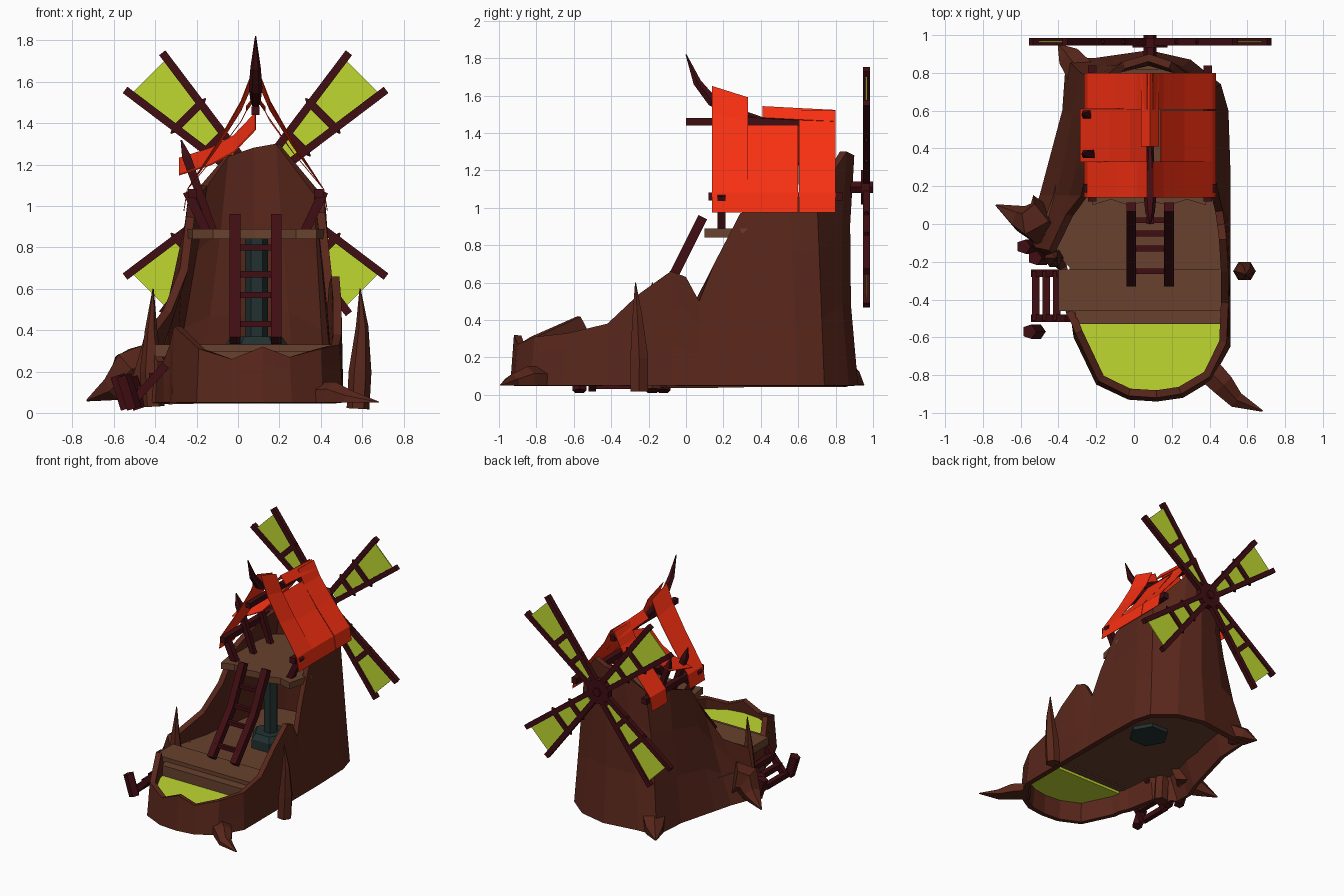
import bpy, math
from mathutils import Vector

if "Cube" in bpy.data.objects:
    bpy.data.objects.remove(bpy.data.objects["Cube"])


def mat(name, c):
    m = bpy.data.materials.new(name)
    m.diffuse_color = (*c, 1)
    m.use_nodes = True
    m.node_tree.nodes["Principled BSDF"].inputs["Base Color"].default_value = m.diffuse_color
    return m


BARK = mat("bark", (.10, .020, .011))
WOOD = mat("dark_wood", (.05, .004, .006))
PLANK = mat("plank", (.14, .053, .027))
RED = mat("red", (.95, .03, .006))
GREEN = mat("green", (.52, .68, .03))
IRON = mat("iron", (.016, .03, .03))
CX = .085  # centre line of house, roof and sails


def mesh(name, verts, faces, m, thick=0, offset=-1):
    me = bpy.data.meshes.new(name)
    me.from_pydata([tuple(v) for v in verts], [], faces)
    me.materials.append(m)
    ob = bpy.data.objects.new(name, me)
    bpy.context.collection.objects.link(ob)
    if thick:
        s = ob.modifiers.new("thickness", 'SOLIDIFY')
        s.thickness, s.offset = thick, offset
    return ob


def tube(name, pts, radii, m, sides=6, floor=None):
    """Faceted tube through points with a radius at each."""
    pts = [Vector(p) for p in pts]
    d = pts[-1] - pts[0]
    ref = Vector((0, 0, 0))
    ref[min(range(3), key=lambda i: abs(d[i]))] = 1
    verts = []
    for i, p in enumerate(pts):
        t = (pts[min(i + 1, len(pts) - 1)] - pts[max(i - 1, 0)]).normalized()
        u = t.cross(ref).normalized()
        w = t.cross(u)
        for k in range(sides):
            a = 2 * math.pi * (k + .5) / sides
            v = p + radii[i] * (math.cos(a) * u + math.sin(a) * w)
            if floor is not None:
                v.z = max(v.z, floor)
            verts.append(v)
    n = len(pts)
    faces = [[i * sides + k, i * sides + (k + 1) % sides,
              (i + 1) * sides + (k + 1) % sides, (i + 1) * sides + k]
             for i in range(n - 1) for k in range(sides)]
    faces += [list(range(sides))[::-1], list(range((n - 1) * sides, n * sides))]
    return mesh(name, verts, faces, m)


def beam(name, pts, w=.035, m=WOOD):
    return tube(name, pts, [w * .707] * len(pts), m, 4)


def slab(name, poly, z0, z1, m):
    n = len(poly)
    verts = [(x, y, z) for z in (z0, z1) for x, y in poly]
    faces = [list(range(n))[::-1], list(range(n, 2 * n))]
    faces += [[i, (i + 1) % n, n + (i + 1) % n, n + i] for i in range(n)]
    return mesh(name, verts, faces, m)


def rect(x0, x1, y0, y1):
    return [(x0, y0), (x1, y0), (x1, y1), (x0, y1)]


# Hollow stump wall: base x, y, rim x, y, z, counter-clockwise
STUMP = [
    (-.36, -.47, -.36, -.47, .25), (-.33, -.53, -.33, -.53, .33),
    (-.32, -.6, -.31, -.58, .42), (-.2, -.85, -.19, -.83, .31),
    (-.03, -.93, -.03, -.91, .26), (.12, -.94, .12, -.92, .32),
    (.26, -.92, .25, -.9, .27), (.41, -.83, .4, -.81, .31),
    (.51, -.65, .49, -.63, .33), (.51, -.42, .5, -.42, .38),
    (.51, -.25, .5, -.25, .54), (.51, -.08, .49, -.08, .66),
    (.51, 0, .48, 0, .63), (.51, .07, .47, .07, .5),
    (.51, .17, .45, .15, .7), (.51, .3, .42, .29, .97),
    (.5, .6, .42, .55, 1.05), (.46, .74, .4, .7, 1.06),
    (.3, .87, .2, .86, 1.3), (.08, .92, .08, .9, 1.28),
    (-.2, .88, -.06, .86, 1.24), (-.36, .88, -.18, .76, 1.1),
    (-.38, .6, -.24, .55, 1.05), (-.46, .3, -.25, .29, .95),
    (-.5, .15, -.28, .15, .7), (-.55, .02, -.36, .05, .5),
    (-.55, -.12, -.45, -.14, .38), (-.4, -.24, -.39, -.24, .25)]
N = len(STUMP)
LEVELS = [0, .35, .7, 1]
verts = []
for f in LEVELS:
    for a, b, c, d, z in STUMP:
        dent = .035 * math.sin(math.pi * f) if b > .8 else 0
        verts.append((a + (c - a) * f ** .9, b + (d - b) * f - dent, .05 + (z - .05) * f))
mesh("stump_wall", verts,
     [[r * N + i, r * N + (i + 1) % N, (r + 1) * N + (i + 1) % N, (r + 1) * N + i]
      for r in range(3) for i in range(N)], BARK, .04)

# Roots and thorns growing from the stump
for name, pts, rad in [
    ("left_root", [(-.46, .06, .22), (-.53, 0, .2), (-.6, .03, .12), (-.73, .1, .06)],
     [.12, .11, .07, .005]),
    ("back_left_root", [(-.28, .8, .12), (-.34, .88, .09), (-.4, .95, .05)], [.09, .07, .005]),
    ("front_right_root", [(.38, -.76, .07), (.47, -.85, .08), (.54, -.93, .06), (.68, -.99, .05)],
     [.08, .07, .05, .005]),
    ("right_thorn", [(.58, -.25, .02), (.59, -.25, .2), (.6, -.26, .42), (.59, -.27, .6)],
     [.055, .055, .03, .003]),
    ("left_thorn", [(-.41, -.18, .03), (-.42, -.18, .2), (-.42, -.18, .4), (-.41, -.18, .6)],
     [.055, .055, .03, .003])]:
    tube(name, pts, rad, BARK, 6, .05 if "root" in name else None)

# Pond, ground floor, step planks and upper deck
base = [(s[0], s[1]) for s in STUMP]
front = [(x * .97, y * .98) for x, y in base if y < -.5]
slab("pond", front + [(.49, -.52)], .2, .22, GREEN)
rear = [(CX + (x - CX) * .88, y * .95) for x, y in base if y > -.46]
slab("ground_floor", [(-.32, -.52), (.49, -.52)] + rear, .23, .26, PLANK)
slab("step_plank", rect(-.4, .48, -.46, -.24), .27, .33, PLANK)
slab("front_plank", rect(-.31, .48, -.53, -.46), .22, .3, PLANK)
slab("upper_deck", [(-.22, .1), (-.12, .13), (-.03, .1), (.08, .12), (.19, .1), (.28, .13),
                    (.38, .1), (.43, .3), (.41, .68), (.2, .82), (-.06, .82), (-.2, .7),
                    (-.25, .3)], .84, .89, PLANK)

# Iron stove and chimney
tube("stove_base", [(.09, .28, .2), (.09, .28, .33), (.09, .28, .37)], [.15, .15, .12], IRON)
tube("stove_pipe", [(.09, .28, .36), (.09, .28, .86)], [.055, .055], IRON)

# Ladder up to the deck
path = [(-.31, .35), (-.06, .65), (.09, .95)]
for x in (-.015, .185):
    beam("ladder_rail", [(x, y, z) for y, z in path], .052)
for y, z in [(-.25, .43), (-.13, .57), (-.05, .67), (.02, .8)]:
    beam("ladder_rung", [(-.02, y, z), (.19, y, z)], .03)

# Side stairs with leaning posts
for y in (-.26, -.5):
    beam("stair_rail", [(-.35, y, .23), (-.53, y, .03)], .04)
for x in (-.52, -.465, -.41):
    beam("stair_tread", [(x, -.51, .04 + (x + .53) * 1.1), (x, -.25, .04 + (x + .53) * 1.1)], .04)
for x, y, h in [(-.53, -.57, .18), (-.5, -.18, .17), (-.56, -.12, .18)]:
    tube("stair_post", [(x + .025, y, .02), (x - .025, y, h)], [.04, .04], WOOD, 5)

# Roof frame: ridge, eaves, struts and stakes
beam("ridge_beam", [(CX, 0, 1.46), (CX, .8, 1.46)], .04)
for s in (-1, 1):
    beam("eave_beam", [(CX + s * .305, .12, 1.06), (CX + s * .305, .84, 1.06)], .045)
    beam("eave_strut", [(CX + s * .24, .19, .88), (CX + s * .33, .19, 1.07)], .045)
for y in (.37, .58):
    tube("roof_stake", [(-.12, y, .88), (-.25, y, 1.24), (-.275, y, 1.32)],
         [.025, .03, .004], WOOD, 4)


# Roof cloths: concave drape with a vertical hem, top edge lifted per end
DRAPE = [(.015, 1.52), (.07, 1.41), (.18, 1.26), (.33, 1.08), (.347, .975)]


def cloth(name, side, prof, y0, y1, lift0=0, lift1=0):
    v = []
    for y, l in ((y0, lift0), (y1, lift1)):
        v += [(CX + side * d, y, z + l * max(0, (z - 1.08) / .44)) for d, z in prof]
    n = len(prof)
    mesh(name, v, [[i, i + 1, n + i + 1, n + i][::side] for i in range(n - 1)], RED, .004, 0)


for s in (-1, 1):
    cloth("front_roof_cloth", s, DRAPE, .14, .33, .13, .07)
    cloth("rear_roof_cloth", s, DRAPE, .605, .8)
cloth("middle_roof_cloth", 1, [(.055, 1.44)] + DRAPE[2:], .33, .6)
torn = [(CX, 1.37), (-.02, 1.26), (-.13, 1.2), (-.285, 1.15)]
mesh("torn_roof_cloth", [(x, y, z + dz) for y, dz in ((.33, 0), (.61, .08)) for x, z in torn],
     [[i, i + 4, i + 5, i + 1] for i in range(3)], RED, .006, 0)
mesh("ridge_cap", [(CX + dx, y, z) for y, e in ((.41, .02), (.6, .01), (.8, 0))
                   for dx, z in ((-.045, 1.46 + e), (0, 1.52 + e), (.045, 1.46 + e))],
     [[r + c, r + c + 1, r + c + 4, r + c + 3] for r in (0, 3) for c in (0, 1)], RED, .006, 0)

# Curved horn on the ridge
tube("ridge_horn", [(CX, .42, 1.47), (CX, .27, 1.51), (CX, .14, 1.57), (CX, .06, 1.67), (CX, 0, 1.82)],
     [.012, .025, .033, .025, .003], WOOD)

# Windmill hub, axle and four sails
HUB = Vector((CX, .965, 1.11))
tube("axle", [HUB - Vector((0, .085, 0)), HUB + Vector((0, .035, 0))], [.035, .035], WOOD)
tube("hub", [HUB - Vector((0, .03, 0)), HUB + Vector((0, .02, 0))], [.1, .1], WOOD, 8)
for k in range(4):
    a = math.radians(45 + 90 * k)
    d = Vector((math.cos(a), 0, math.sin(a)))
    p = Vector((-d.z, 0, d.x))

    def at(r, w):
        return HUB + d * r + p * w

    for s in (-1, 1):
        beam("sail_spar", [at(.03, s * .025), at(.765, s * .127)], .038)
    mesh("sail_cloth", [at(.12, -.04), at(.73, -.12), at(.73, .12), at(.12, .04)],
         [[0, 1, 2, 3]], GREEN, .008, 0)
    for r, w in ((.28, .095), (.46, .12)):
        tube("sail_crossbar", [at(r, -w), at(r, -w + .035), at(r, w - .035), at(r, w)],
             [.004, .027, .027, .004], WOOD, 4)
